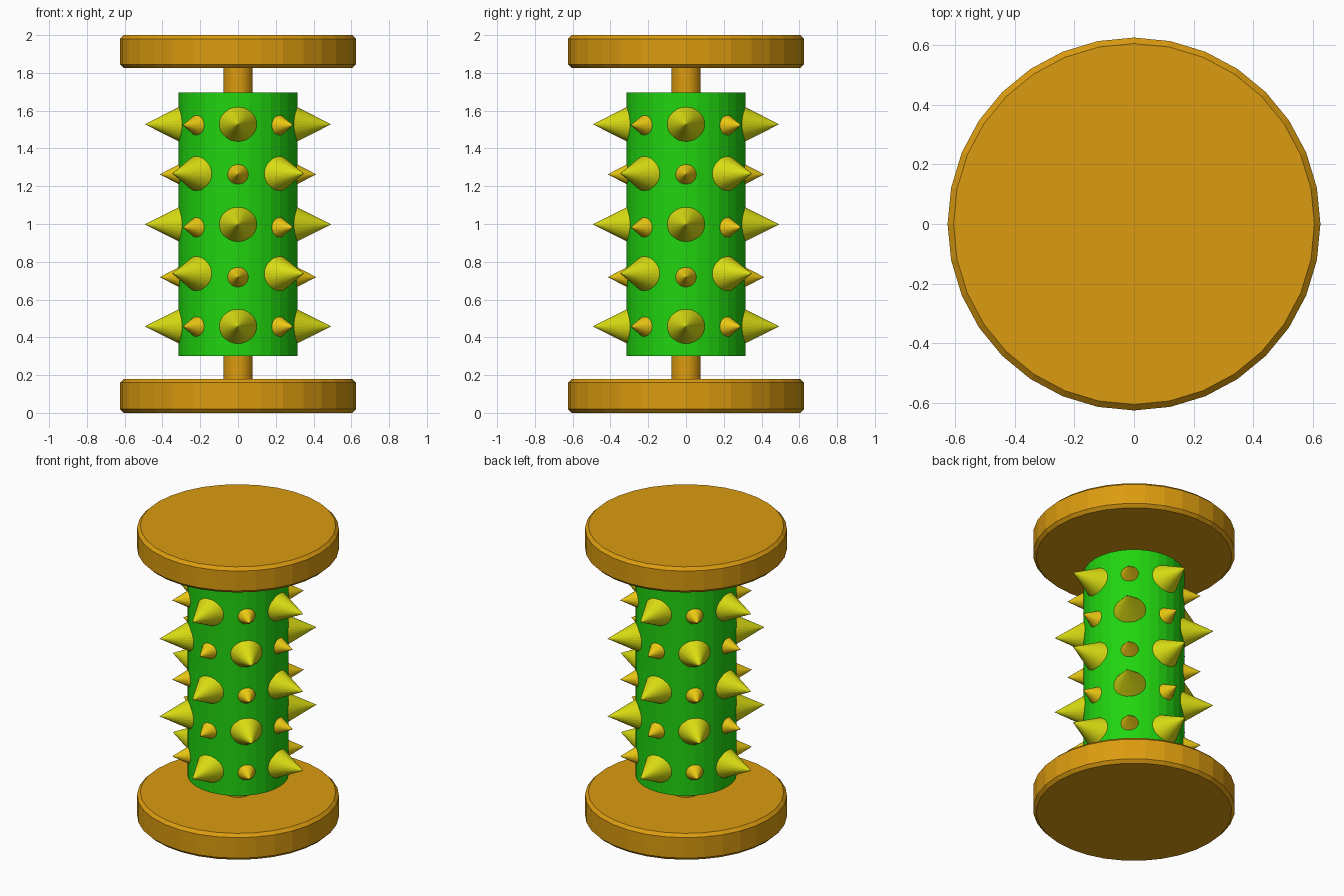
import bpy, bmesh
from math import pi, cos, sin
from mathutils import Matrix, Vector

if "Cube" in bpy.data.objects:
    bpy.data.objects.remove(bpy.data.objects["Cube"])

SIDES = 32


def material(name, rgb):
    m = bpy.data.materials.new(name)
    m.diffuse_color = (*rgb, 1)
    m.use_nodes = True
    m.node_tree.nodes["Principled BSDF"].inputs["Base Color"].default_value = m.diffuse_color
    return m


wood = material("amber", (0.71, 0.33, 0.005))
green = material("green", (0.015, 0.66, 0.005))
lime = material("lime_yellow", (0.70, 0.72, 0.006))
gold = material("gold", (0.82, 0.58, 0.006))


def finish(name, bm, mat):
    mesh = bpy.data.meshes.new(name)
    bm.to_mesh(mesh)
    bm.free()
    mesh.materials.append(mat)
    obj = bpy.data.objects.new(name, mesh)
    bpy.context.collection.objects.link(obj)
    return obj


def cylinder(name, radius, z0, z1, mat, chamfer=0):
    bm = bmesh.new()
    bmesh.ops.create_cone(bm, cap_ends=True, segments=SIDES, radius1=radius,
                          radius2=radius, depth=z1 - z0,
                          matrix=Matrix.Translation((0, 0, (z0 + z1) / 2)))
    if chamfer:
        rims = [e for e in bm.edges if abs(e.verts[0].co.z - e.verts[1].co.z) < 1e-5]
        bmesh.ops.bevel(bm, geom=rims, offset=chamfer, segments=1,
                        profile=0.5, affect='EDGES')
    return finish(name, bm, mat)


def spikes(name, tip, slope, parity, mat, rows):
    # cones rooted inside the drum, every second one of eight directions
    root = 0.26
    length = tip - root
    bm = bmesh.new()
    for row, z in enumerate(rows):
        for k in range(4):
            a = k * pi / 2 + ((row + parity) % 2) * pi / 4
            d = Vector((cos(a), sin(a), 0))
            turn = d.to_track_quat('Z', 'Y').to_matrix().to_4x4()
            place = Matrix.Translation(d * (root + length / 2) + Vector((0, 0, z)))
            bmesh.ops.create_cone(bm, cap_ends=True, segments=SIDES,
                                  radius1=length * slope, radius2=0,
                                  depth=length, matrix=place @ turn)
    return finish(name, bm, mat)


# End discs with chamfered rims
cylinder("bottom_disc", 0.625, 0.0, 0.18, wood, 0.02)
cylinder("top_disc", 0.625, 1.825, 2.0, wood, 0.02)

# Axle and drum
cylinder("axle", 0.078, 0.1, 1.9, wood)
cylinder("drum", 0.314, 0.30, 1.695, green)

# Alternating large and small spikes in five rows
spikes("large_spikes", 0.493, 0.505, 0, lime, (0.458, 0.737, 0.998, 1.267, 1.528))
spikes("small_spikes", 0.414, 0.52, 1, gold, (0.457, 0.719, 0.982, 1.263, 1.523))
